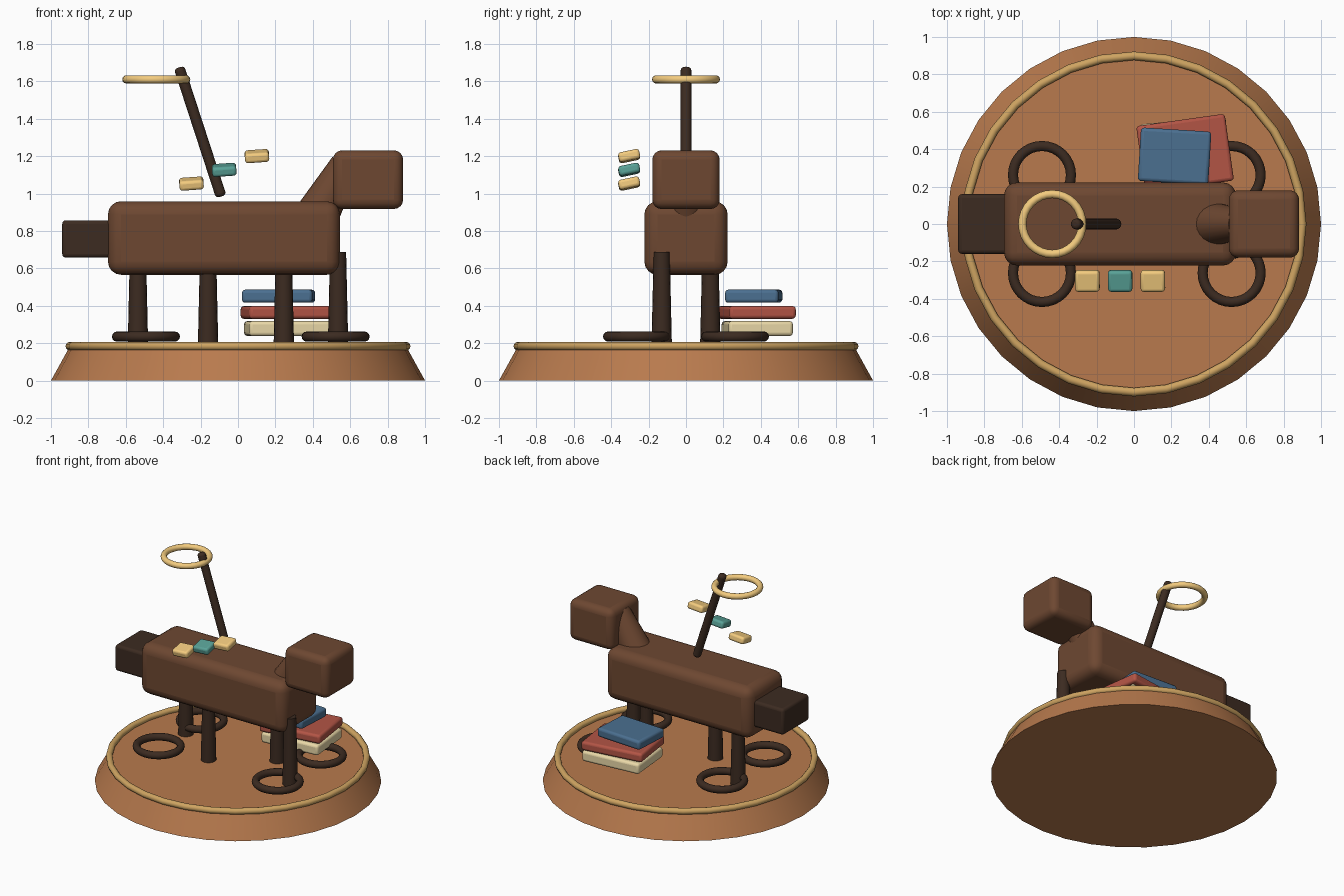
import bpy
from math import radians
from mathutils import Vector

if "Cube" in bpy.data.objects:
    bpy.data.objects.remove(bpy.data.objects["Cube"])


def material(name, rgb):
    m = bpy.data.materials.new(name)
    m.diffuse_color = (*rgb, 1)
    m.use_nodes = True
    m.node_tree.nodes["Principled BSDF"].inputs["Base Color"].default_value = m.diffuse_color
    return m


BROWN = material("brown", (0.155, 0.064, 0.031))
DARK = material("dark_brown", (0.045, 0.024, 0.015))
CLAY = material("clay", (0.48, 0.195, 0.075))
BRASS = material("brass", (0.62, 0.37, 0.12))
GOLD = material("gold", (0.9, 0.6, 0.21))
CREAM = material("cream", (0.82, 0.69, 0.39))
RED = material("red", (0.45, 0.09, 0.06))
BLUE = material("blue", (0.07, 0.16, 0.28))
TEAL = material("teal", (0.1, 0.36, 0.31))


def finish(name, mat, bevel=0, segments=3):
    ob = bpy.context.object
    ob.name = name
    ob.data.materials.append(mat)
    if bevel:
        mod = ob.modifiers.new("bevel", "BEVEL")
        mod.width = bevel
        mod.segments = segments
        mod.limit_method = "ANGLE"
    bpy.ops.object.shade_smooth_by_angle(angle=radians(35))
    return ob


def box(name, mat, loc, size, bevel, rot=(0, 0, 0), segments=3):
    bpy.ops.mesh.primitive_cube_add(size=1, location=loc)
    ob = bpy.context.object
    ob.scale = size
    bpy.ops.object.transform_apply(location=False, rotation=False, scale=True)
    ob.rotation_euler = [radians(a) for a in rot]
    return finish(name, mat, bevel, segments)


def rod(name, mat, a, b, r1, r2, sides=24, bevel=0):
    a, b = Vector(a), Vector(b)
    bpy.ops.mesh.primitive_cone_add(vertices=sides, radius1=r1, radius2=r2,
                                    depth=(b - a).length, location=(a + b) / 2)
    bpy.context.object.rotation_euler = (b - a).to_track_quat("Z", "Y").to_euler()
    return finish(name, mat, bevel)


def ring(name, mat, loc, major, minor, sides=32):
    bpy.ops.mesh.primitive_torus_add(location=loc, major_radius=major, minor_radius=minor,
                                     major_segments=sides, minor_segments=12)
    return finish(name, mat)


# Round plinth with brass rim
rod("plinth", CLAY, (0, 0, 0), (0, 0, 0.17), 1.0, 0.906, 32)
ring("plinth_rim", BRASS, (0, 0, 0.184), 0.899, 0.023)

# Animal body, rear block, neck and head
box("body", BROWN, (-0.075, 0, 0.762), (1.24, 0.445, 0.393), 0.07, segments=4)
box("rear_block", DARK, (-0.77, 0, 0.757), (0.34, 0.32, 0.2), 0.02)
rod("neck", BROWN, (0.37, 0, 0.79), (0.575, 0, 1.157), 0.13, 0.08)
box("head", BROWN, (0.695, 0, 1.074), (0.376, 0.36, 0.314), 0.05, segments=4)

# Walking legs, alternating sides
for i, (x, y) in enumerate([(-0.535, 0.13), (-0.16, -0.13), (0.245, 0.13), (0.535, -0.13)]):
    rod(f"leg_{i + 1}", DARK, (x, y, 0.17), (x, y, 0.688), 0.055, 0.043, 16)

# Rings lying on the plinth
for x in (-0.492, 0.522):
    for y in (-0.262, 0.262):
        ring("floor_ring", DARK, (x, y, 0.235), 0.155, 0.027)

# Stack of books
box("book_bottom", CREAM, (0.275, 0.381, 0.278), (0.46, 0.345, 0.08), 0.018, (0, 0, 5))
box("book_middle", RED, (0.273, 0.378, 0.364), (0.478, 0.36, 0.068), 0.018, (0, 0, 8))
box("book_top", BLUE, (0.217, 0.362, 0.451), (0.377, 0.286, 0.07), 0.018, (0, 0, -3.5))

# Floating tiles rising toward the head
for i, mat in enumerate((GOLD, TEAL, GOLD)):
    box(f"tile_{i + 1}", mat, (-0.249 + 0.175 * i, -0.304, 1.053 + 0.0735 * i),
        (0.13, 0.115, 0.053), 0.016, (12, -4, 0))

# Leaning staff with halo
rod("staff", DARK, (-0.09, 0, 0.984), (-0.315, 0, 1.674), 0.029, 0.029, 16, 0.018)
ring("halo", GOLD, (-0.437, 0, 1.61), 0.16, 0.022)
